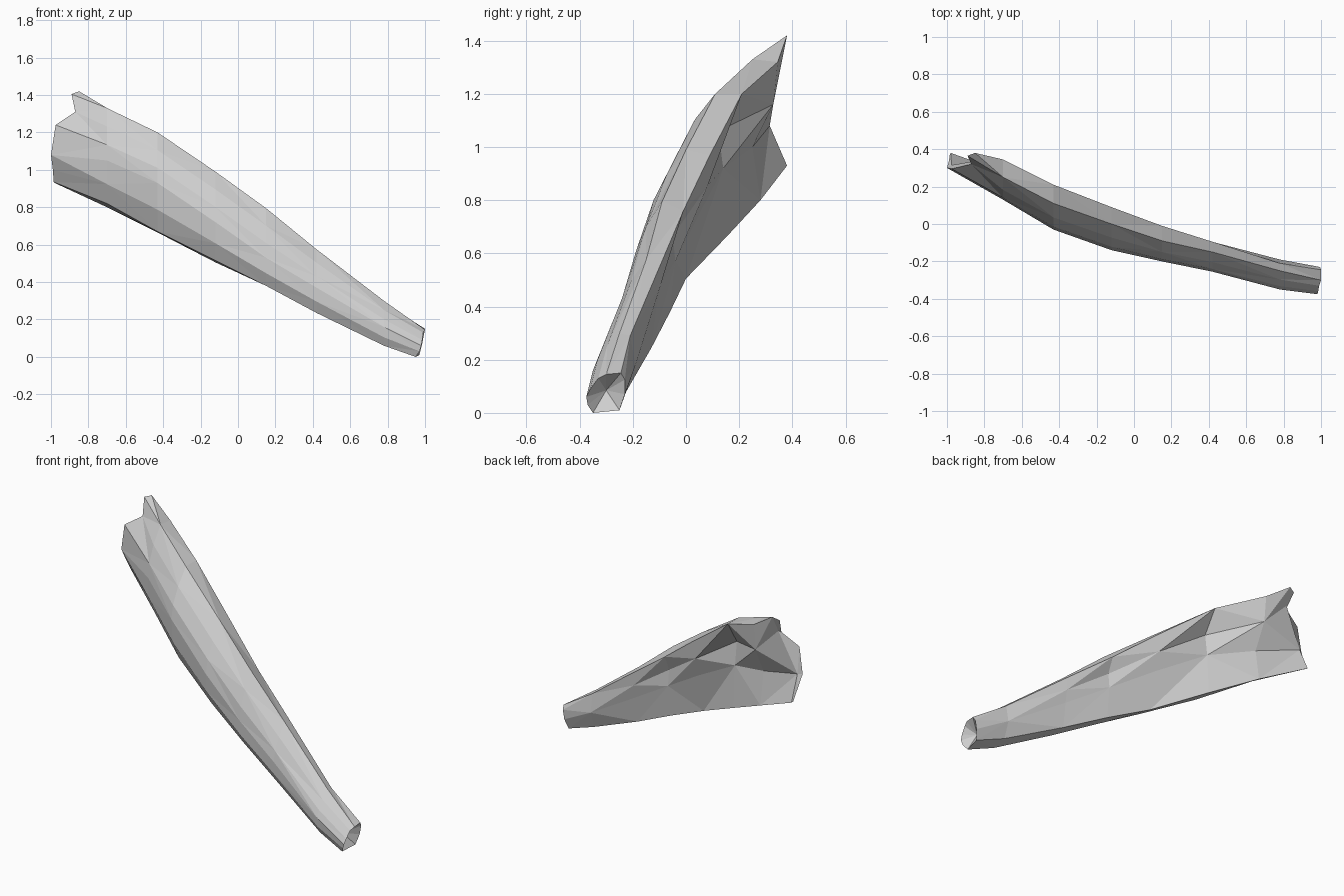
import bpy, bmesh
from mathutils import Vector

if "Cube" in bpy.data.objects:
    bpy.data.objects.remove(bpy.data.objects["Cube"])

# Stations along the husk, and the main lengthwise ridges as (y, z) at each one
stations = [-0.70, -0.43, -0.12, 0.15, 0.42, 0.78]
ridges = {
    "top_front": [(.25, 1.33), (.11, 1.20), (.00, .99), (-.09, .795), (-.15, .575), (-.25, .30)],
    "belly": [(.13, 1.05), (-.03, .93), (-.14, .72), (-.20, .53), (-.255, .37), (-.35, .16)],
    "low_front": [(.19, .82), (.04, .67), (-.08, .515), (-.16, .38), (-.22, .235), (-.32, .06)],
    "low_back": [(.28, .80), (.155, .665), (.00, .505), (-.06, .38), (-.13, .245), (-.225, .08)],
    "back": [(.25, 1.00), (.14, .92), (.045, .74), (-.04, .57), (-.11, .40), (-.19, .18)],
    "top_back": [(.345, 1.32), (.21, 1.20), (.09, .97), (-.01, .76), (-.095, .56), (-.21, .29)],
}

# Ragged wide end and round narrow mouth, in ring order
ragged_end = [(-.89, .365, 1.405), (-.87, .32, 1.31), (-.975, .295, 1.24), (-1, .30, 1.08),
              (-.99, .335, 1.0), (-.985, .37, .935), (-.98, .38, .93), (-.975, .315, 1.08),
              (-.86, .335, 1.32), (-.85, .38, 1.42)]
mouth = [(1, -.30, .145), (.99, -.33, .13), (.985, -.36, .09), (.98, -.375, .06),
         (.97, -.37, .03), (.95, -.35, .0), (.97, -.25, .01), (.985, -.23, .07),
         (.995, -.23, .125), (1, -.245, .15)]


def between(a, b, t, bulge):
    """Point between two ridges, pushed along y."""
    p = a.lerp(b, t)
    p.y += bulge
    return p


def ring_at(i):
    r = {k: Vector((stations[i], *v[i])) for k, v in ridges.items()}
    size = r["top_front"].z - r["low_front"].z
    dent = (0.03, -0.05, 0.015, -0.03, 0.01, 0.0)[i] * size * 2
    return [r["top_front"],
            between(r["top_front"], r["belly"], .35, -.05 * size),
            between(r["top_front"], r["belly"], .70, -.05 * size),
            r["belly"],
            between(r["belly"], r["low_front"], .55, -.05 * size),
            r["low_front"], r["low_back"], r["back"],
            between(r["back"], r["top_back"], .5, dent),
            r["top_back"]]


bm = bmesh.new()
points = [ragged_end] + [ring_at(i) for i in range(len(stations))] + [mouth]
rings = [[bm.verts.new(p) for p in ring] for ring in points]
n = len(mouth)

# Faceted skin, with the diagonals alternating
for i, (a, b) in enumerate(zip(rings, rings[1:])):
    for j in range(n):
        k = (j + 1) % n
        if (i + j) % 2:
            tris = ((a[j], a[k], b[k]), (a[j], b[k], b[j]))
        else:
            tris = ((a[j], a[k], b[j]), (a[k], b[k], b[j]))
        for t in tris:
            bm.faces.new(t)

# Thin torn edge at the wide end
for ids in ((0, 1, 8, 9), (1, 2, 7, 8), (2, 3, 7), (3, 4, 7), (4, 5, 6, 7)):
    bm.faces.new([rings[0][q] for q in ids])

# Hollow at the narrow mouth
hollow = bm.verts.new((.92, -.30, .085))
for j in range(n):
    bm.faces.new((rings[-1][j], rings[-1][(j + 1) % n], hollow))

bmesh.ops.recalc_face_normals(bm, faces=bm.faces)
mesh = bpy.data.meshes.new("husk")
bm.to_mesh(mesh)
bm.free()

grey = bpy.data.materials.new("pale_grey")
grey.diffuse_color = (0.62, 0.62, 0.62, 1)
grey.use_nodes = True
grey.node_tree.nodes["Principled BSDF"].inputs["Base Color"].default_value = grey.diffuse_color
mesh.materials.append(grey)
husk = bpy.data.objects.new("husk", mesh)
bpy.context.collection.objects.link(husk)
